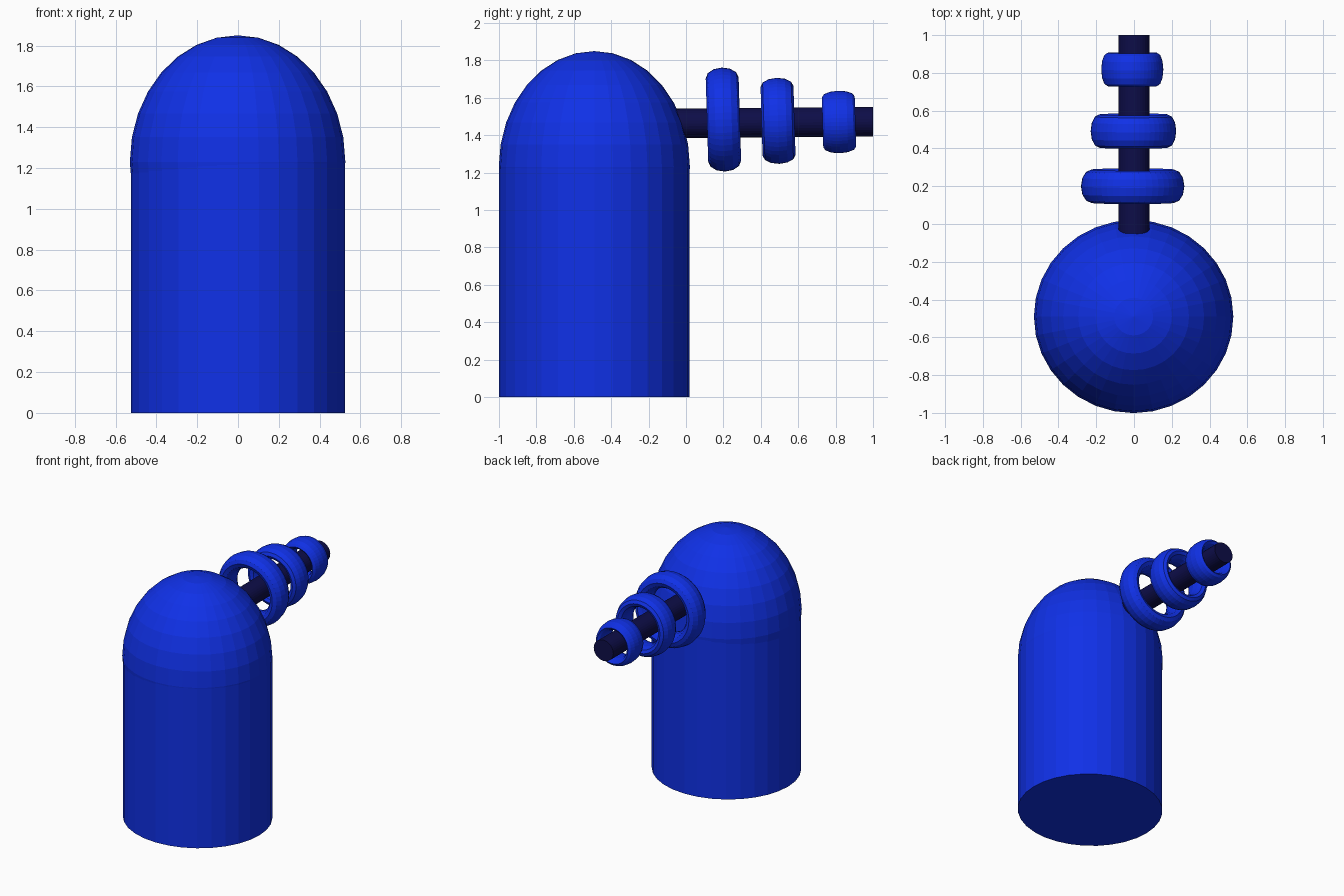
import bpy, math

if "Cube" in bpy.data.objects:
    bpy.data.objects.remove(bpy.data.objects["Cube"])


def material(name, rgb):
    m = bpy.data.materials.new(name)
    m.diffuse_color = (*rgb, 1.0)
    m.use_nodes = True
    m.node_tree.nodes["Principled BSDF"].inputs["Base Color"].default_value = m.diffuse_color
    return m


BLUE = material("bright_blue", (0.005, 0.03, 0.8))
NAVY = material("dark_navy", (0.004, 0.004, 0.065))


def finish(name, mat, scale=(1, 1, 1)):
    ob = bpy.context.object
    ob.name = name
    ob.scale = scale
    ob.data.materials.append(mat)
    return ob


# Upright body, slightly oval
bpy.ops.mesh.primitive_cylinder_add(vertices=32, radius=1, depth=1.23, location=(0, -0.49, 0.615))
finish("body", BLUE, (0.525, 0.51, 1))

# Domed top
bpy.ops.mesh.primitive_uv_sphere_add(segments=32, ring_count=16, radius=1, location=(-0.002, -0.49, 1.23))
finish("dome", BLUE, (0.528, 0.511, 0.62))

# Barrel rod, pointing backwards with a very slight rise
TILT = 0.009
bpy.ops.mesh.primitive_cylinder_add(vertices=32, radius=1, depth=1.2,
                                    location=(0, 0.4, 1.467), rotation=(-math.pi / 2 + TILT, 0, 0))
finish("barrel", NAVY, (0.083, 0.079, 1))

# Three shrinking rings: centre x, y, z, and outer radius
RINGS = [(-0.007, 0.20, 1.484, 0.278),
         (-0.003, 0.492, 1.477, 0.230),
         (-0.009, 0.818, 1.471, 0.167)]
for i, (x, y, z, outer) in enumerate(RINGS):
    s = outer / 1.25
    bpy.ops.mesh.primitive_torus_add(major_radius=1, minor_radius=0.25,
                                     major_segments=48, minor_segments=12,
                                     location=(x, y, z), rotation=(-math.pi / 2 + 0.03, 0, 0))
    finish(f"ring_{i + 1}", BLUE, (s * 0.985, s, 0.088 / 0.25))
